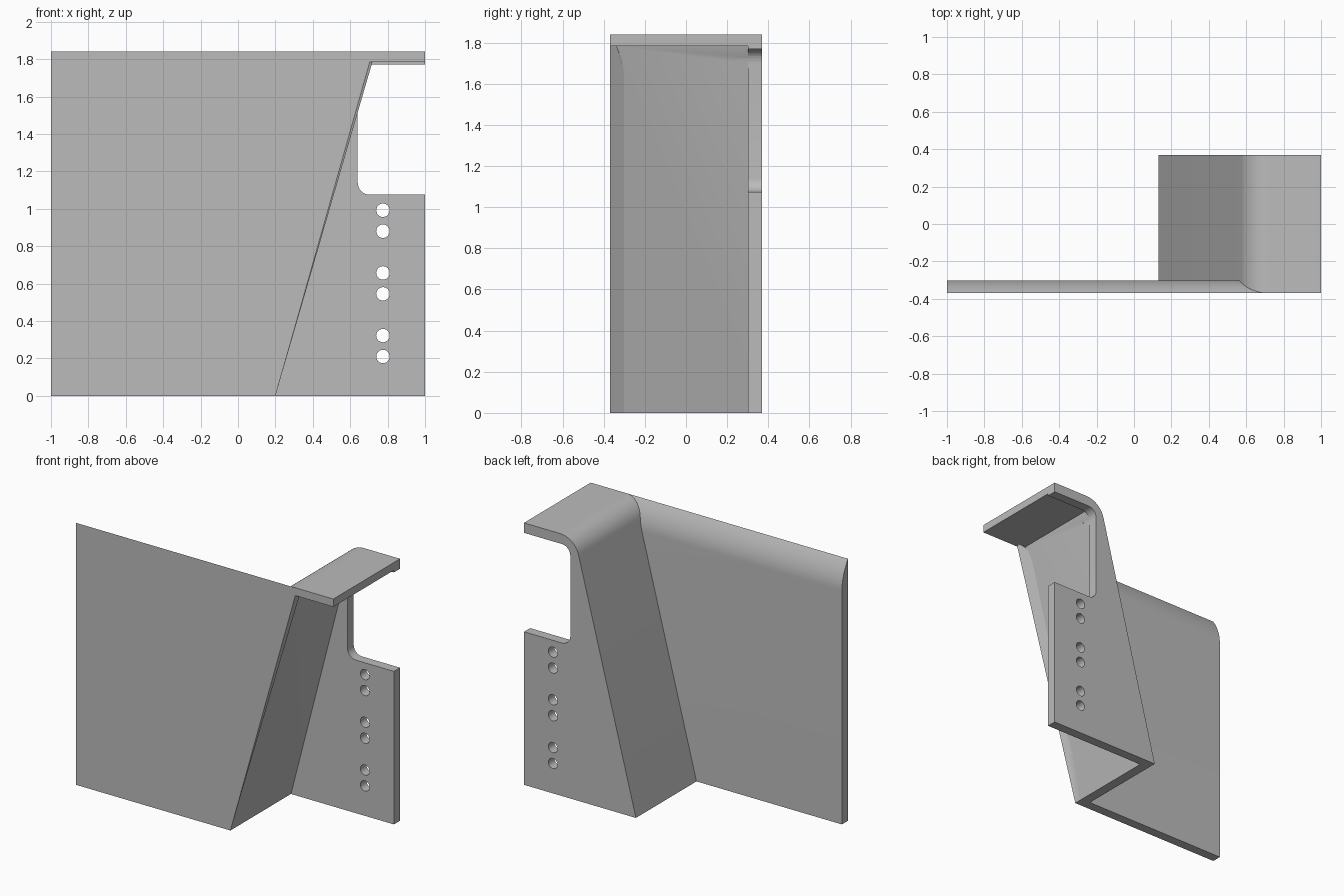
import bpy, bmesh, math

cube = bpy.data.objects.get("Cube")
if cube:
    bpy.data.objects.remove(cube, do_unlink=True)

# Overall dimensions
TOP, UNDER = 1.84, 1.785          # flange top and underside
FRONT, BACK, T = -0.37, 0.37, 0.068
SLOPE = 0.258                     # lean of the web, x per z
INNER, OUTER = 0.2, 0.13          # web faces at ground level

steel = bpy.data.materials.new("grey_steel")
steel.use_nodes = True
grey = (0.5, 0.5, 0.5, 1)
steel.diffuse_color = grey
steel.node_tree.nodes["Principled BSDF"].inputs["Base Color"].default_value = grey


def lean(x, z):
    return x + SLOPE * z


def arc(cx, cz, r, start, end, n=12):
    angles = [math.radians(start + (end - start) * i / n) for i in range(n + 1)]
    return [(cx + r * math.cos(a), cz + r * math.sin(a)) for a in angles]


def solid(name, ring_a, ring_b):
    """Close two matching rings of points into a solid."""
    bm = bmesh.new()
    a = [bm.verts.new(p) for p in ring_a]
    b = [bm.verts.new(p) for p in ring_b]
    bm.faces.new(a)
    bm.faces.new(b[::-1])
    for i in range(len(a)):
        j = (i + 1) % len(a)
        bm.faces.new((a[j], a[i], b[i], b[j]))
    bmesh.ops.recalc_face_normals(bm, faces=bm.faces)
    mesh = bpy.data.meshes.new(name)
    bm.to_mesh(mesh)
    bm.free()
    mesh.materials.append(steel)
    ob = bpy.data.objects.new(name, mesh)
    bpy.context.collection.objects.link(ob)
    return ob


def prism(name, profile, y0, y1):
    return solid(name, [(x, y0, z) for x, z in profile], [(x, y1, z) for x, z in profile])


def activate(ob):
    bpy.ops.object.select_all(action='DESELECT')
    ob.select_set(True)
    bpy.context.view_layer.objects.active = ob


def cut(ob, cutter):
    mod = ob.modifiers.new("cut", 'BOOLEAN')
    mod.operation = 'DIFFERENCE'
    mod.solver = 'EXACT'
    mod.object = cutter
    activate(ob)
    bpy.ops.object.modifier_apply(modifier=mod.name)


# Front panel: back of the top edge curves forward, right end follows the web
rise = 0.2
section = [(FRONT, 0), (FRONT + T, 0)]
for i in range(13):
    h = rise * i / 12
    section.append((FRONT + T * (1 - (h / rise) ** 2), TOP - rise + h))
front_panel = solid(
    "front_panel",
    [(-1, y, z) for y, z in section],
    [(lean(INNER, z) if z < UNDER else 0.72, y, z) for y, z in section])

# Leaning web, bent over into the top flange
bend = 0.15
lean_angle = math.degrees(math.atan(SLOPE))
bend_x = lean(OUTER, TOP) + bend * math.tan(math.radians((90 - lean_angle) / 2))
web_profile = [(OUTER, 0), (INNER, 0), (lean(INNER, UNDER), UNDER), (1, UNDER), (1, TOP)]
web_profile += arc(bend_x, TOP - bend, bend, 90, 180 - lean_angle)
web = prism("web_and_top_flange", web_profile, FRONT, BACK)

# Rear panel
rear_panel = prism(
    "rear_panel",
    [(INNER, 0), (1, 0), (1, UNDER), (lean(INNER, UNDER), UNDER)],
    BACK - T, BACK)

# Notch with rounded inner corners
left, low, high, r = 0.64, 1.075, 1.77, 0.065
notch_profile = [(1.1, low), (1.1, high)]
notch_profile += arc(left + r, high - r, r, 90, 180, 8)
notch_profile += arc(left + r, low + r, r, 180, 270, 8)
cutters = [prism("notch_cutter", notch_profile, 0.24, 0.5)]
cut(web, cutters[0])
cut(rear_panel, cutters[0])

# Three pairs of bolt holes
for z in (0.21, 0.545, 0.88):
    for dz in (0, 0.112):
        hole = prism("hole_cutter", arc(0.775, z + dz, 0.036, 0, 345, 23), 0.2, 0.5)
        cut(rear_panel, hole)
        cutters.append(hole)

for c in cutters:
    bpy.data.objects.remove(c, do_unlink=True)

for ob in (front_panel, web, rear_panel):
    activate(ob)
    bpy.ops.object.shade_smooth_by_angle(angle=math.radians(25))
